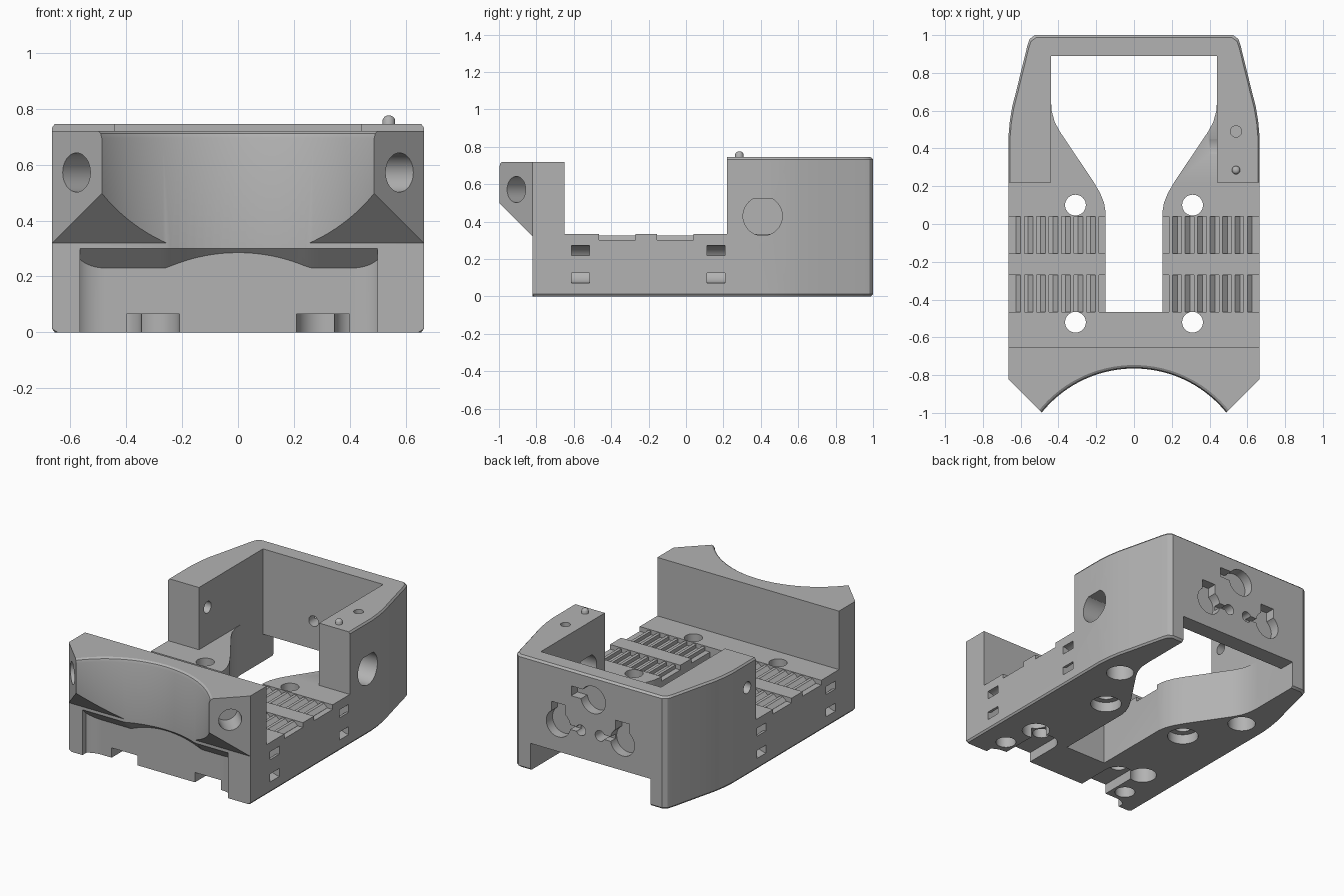
import bpy, bmesh, math
from mathutils import Vector

cube = bpy.data.objects.get("Cube")
if cube:
    bpy.data.objects.remove(cube, do_unlink=True)

grey = bpy.data.materials.new("plain grey")
grey.use_nodes = True
grey.diffuse_color = (0.45, 0.45, 0.45, 1)
grey.node_tree.nodes["Principled BSDF"].inputs["Base Color"].default_value = (0.45, 0.45, 0.45, 1)


def loft(name, rings):
    """Skin a closed solid over rings with equal point counts."""
    bm = bmesh.new()
    loops = [[bm.verts.new(p) for p in ring] for ring in rings]
    n = len(loops[0])
    for a, b in zip(loops, loops[1:]):
        for i in range(n):
            j = (i + 1) % n
            bm.faces.new((a[i], a[j], b[j], b[i]))
    bm.faces.new(loops[0])
    bm.faces.new(loops[-1])
    bmesh.ops.recalc_face_normals(bm, faces=bm.faces)
    mesh = bpy.data.meshes.new(name)
    bm.to_mesh(mesh)
    bm.free()
    mesh.materials.append(grey)
    obj = bpy.data.objects.new(name, mesh)
    bpy.context.collection.objects.link(obj)
    return obj


def prism(name, outline, axis, start, end):
    place = {"x": lambda u, v, w: (w, u, v),
             "y": lambda u, v, w: (u, w, v),
             "z": lambda u, v, w: (u, v, w)}[axis]
    return loft(name, [[place(u, v, w) for u, v in outline] for w in (start, end)])


def box(x0, x1, y0, y1, z0, z1):
    return prism("cutter", [(x0, y0), (x1, y0), (x1, y1), (x0, y1)], "z", z0, z1)


def arc(cx, cy, r, a0, a1, n):
    return [(cx + r * math.cos(math.radians(a0 + (a1 - a0) * i / n)),
             cy + r * math.sin(math.radians(a0 + (a1 - a0) * i / n))) for i in range(n + 1)]


def circle(cx, cy, r, n=40):
    return arc(cx, cy, r, 0, 360, n)[:-1]


def activate(obj):
    bpy.ops.object.select_all(action="DESELECT")
    obj.select_set(True)
    bpy.context.view_layer.objects.active = obj


def cut(cutter):
    cutter.hide_render = True
    activate(body)
    mod = body.modifiers.new("cut", "BOOLEAN")
    mod.operation = "DIFFERENCE"
    mod.solver = "EXACT"
    mod.object = cutter
    bpy.ops.object.modifier_apply(modifier=mod.name)
    bpy.data.objects.remove(cutter, do_unlink=True)


def bore(point, outward, r, depth):
    """Drill a round hole inward from a point on the surface."""
    d = Vector(outward).normalized()
    q = d.to_track_quat("Z", "Y")
    cut(loft("cutter", [[Vector(point) + q @ Vector((u, v, w)) for u, v in circle(0, 0, r)]
                        for w in (-depth, 0.06)]))


def mirrored(half):
    return half + [(-x, y) for x, y in reversed(half)]


# Body: full plan outline with eased top and bottom edges
plan = mirrored([(0.485, -1), (0.665, -0.82), (0.665, 0.46), (0.658, 0.54), (0.645, 0.62),
                 (0.622, 0.71), (0.563, 0.95), (0.552, 0.98), (0.525, 1)])
body = loft("body", [[(x * s, y * s, z) for x, y in plan]
                     for z, s in ((0, 0.987), (0.012, 1), (0.733, 1), (0.745, 0.987))])

# Open middle bay, lower front wall top, rear bay
cut(box(-1, 1, -0.65, 0.22, 0.333, 1))
cut(box(-1, 1, -1.2, -0.6, 0.72, 1))
cut(box(-0.44, 0.44, 0.1, 0.89, 0.333, 1))

# Central slot flaring to the rear, with an opening under the back wall
cut(prism("cutter", mirrored([(0.15, -0.465), (0.15, 0.06), (0.158, 0.11), (0.18, 0.165),
                              (0.215, 0.225), (0.39, 0.485), (0.42, 0.54), (0.436, 0.6),
                              (0.44, 0.66), (0.44, 0.89)]), "z", -0.2, 0.5))
cut(box(-0.44, 0.44, 0.8, 1.2, -0.2, 0.18))

# Concave front face with a flared top lip
R, CY = 0.628, -1.393
cut(loft("cutter", [[(x, y, z) for x, y in circle(0, CY, r, 128)]
                    for z, r in ((-0.2, R), (0.695, R), (0.712, R + 0.006), (0.721, R + 0.02), (0.9, R + 0.02))]))

# Sloping underside of the front prongs
cut(prism("cutter", [(-1.2, 0.7), (-0.82, 0.32), (-0.82, -0.2), (-1.2, -0.2)], "x", -1, 1))


# Low front recess with rounded ends and a chamfered ceiling
def recess_ring(x):
    t = min(1, max(0.002, min(x + 0.585, 0.52 - x) / 0.11))
    wall = -0.822 + 0.072 * math.sqrt(1 - (1 - t) ** 2)
    front = max(-0.82, CY + math.sqrt(max(0, R * R - x * x)))
    front = min(front, wall - 0.001)
    return [(x, -1.3, -0.2), (x, -1.3, 0.3), (x, front, 0.3),
            (x, wall, 0.3 - (wall - front)), (x, wall, -0.2)]


steps = 64
cut(loft("cutter", [recess_ring(-0.5325 * math.cos(math.pi * i / steps) - 0.0325 + 0.0001)
                    for i in range(steps + 1)]))

# Recessed strips across the floor
for y0, y1 in ((-0.465, -0.27), (-0.155, 0.04)):
    cut(box(-1, 1, y0, y1, 0.302, 0.4))

# Holes and pockets repeated on both sides
tie = arc(0.665, 0.172, 0.1, 90, 270, 20) + [(0.75, 0.072), (0.75, 0.125)] \
    + arc(0.665, 0.172, 0.047, 270, 90, 14) + [(0.75, 0.219), (0.75, 0.272)]
for s in (-1, 1):
    for y in (0.1, -0.52):
        bore((s * 0.31, y, 0.34), (0, 0, 1), 0.055, 0.5)
    bore((s * 0.31, 0.1, 0), (0, 0, -1), 0.095, 0.065)
    bore((s * 0.49, 0.45, 0), (0, 0, -1), 0.085, 0.1)
    bore((s * 0.43, -0.43, 0), (0, 0, -1), 0.085, 0.1)
    bore((s * 0.48, -0.66, 0), (0, 0, -1), 0.062, 0.1)
    # Bolt slots running in from the front
    cut(prism("cutter", [(s * 0.305 - 0.095, -1.1)] + arc(s * 0.305, -0.52, 0.095, 180, 0, 20)
              + [(s * 0.305 + 0.095, -1.1)], "z", -0.2, 0.065))
    # Curved strap channels in the flanks
    for y in (-0.565, 0.16):
        cut(prism("cutter", [(s * x, z) for x, z in tie], "y", y - 0.048, y + 0.048))
    # Bores in the angled prong faces
    bore((s * 0.578, -0.907, 0.572), (s, -1, 0), 0.07, 0.15)
    # Back wall sockets: pocket, upright tab, link and through hole
    bore((s * 0.235, 1, 0.365), (0, 1, 0), 0.088, 0.065)
    cut(box(s * 0.235 - 0.05, s * 0.235 + 0.05, 0.935, 1.1, 0.4, 0.5))
    cut(box(min(s * 0.07, s * 0.2), max(s * 0.07, s * 0.2), 0.95, 1.1, 0.35, 0.38))
    bore((s * 0.07, 1, 0.365), (0, 1, 0), 0.035, 0.2)

# Upper back socket with a side tab
bore((-0.02, 1, 0.59), (0, 1, 0), 0.09, 0.065)
cut(box(0, 0.14, 0.935, 1.1, 0.575, 0.64))

# Flat-topped opening in the left arm, small bore in the right arm
cut(prism("cutter", arc(0.41, 0.43, 0.105, 121, 419, 44), "x", 0.4, 0.8))
bore((-0.665, 0.31, 0.58), (-1, 0, 0), 0.038, 0.3)

# Shallow dimple on the left arm top
bore((0.54, 0.49, 0.745), (0, 0, 1), 0.03, 0.05)

activate(body)
bpy.ops.object.shade_smooth_by_angle(angle=math.radians(25))

# Locating pin on the left arm
pin = loft("locating_pin", [[(x, y, z) for x, y in circle(0.54, 0.285, r, 24)]
                            for z, r in ((0.72, 0.022), (0.762, 0.022), (0.771, 0.016), (0.775, 0.008))])
activate(pin)
bpy.ops.object.shade_smooth_by_angle(angle=math.radians(40))

# Sawtooth grip ridges in the recessed strips
for side, s in (("left", 1), ("right", -1)):
    for row, y0, y1 in (("front", -0.465, -0.27), ("rear", -0.155, 0.04)):
        profile = [(s * 0.185, 0.29)]
        for i in range(7):
            x = 0.185 + i * 0.066
            profile += [(s * x, 0.302), (s * x, 0.326), (s * (x + 0.02), 0.326), (s * (x + 0.045), 0.303)]
        profile.append((s * 0.626, 0.29))
        prism(f"{side}_{row}_grip_ridges", profile, "y", y0, y1)
